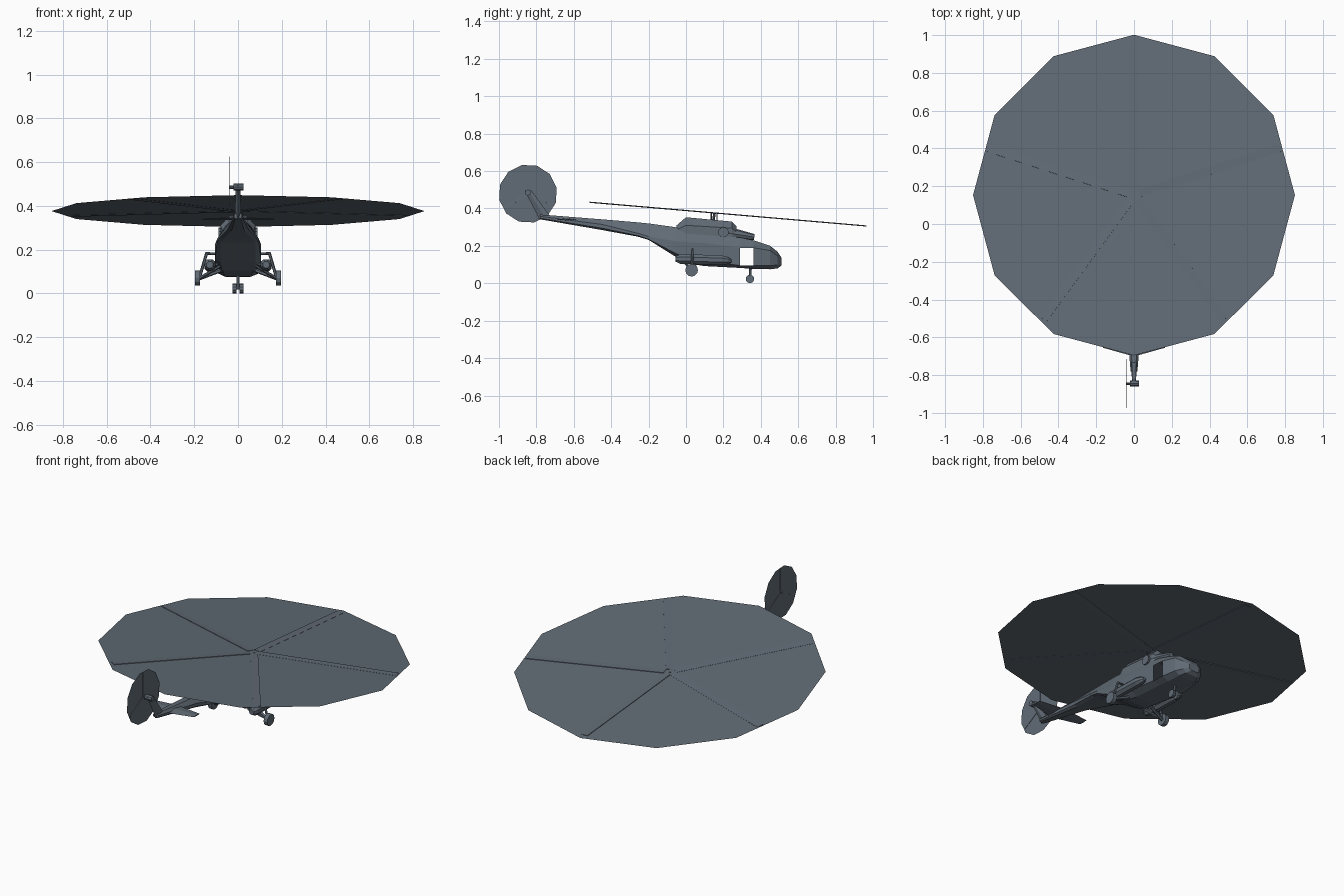
import bpy, bmesh, math
from mathutils import Vector, Matrix

if "Cube" in bpy.data.objects:
    bpy.data.objects.remove(bpy.data.objects["Cube"])

# Dark slate paint used on every part
paint = bpy.data.materials.new("slate_paint")
paint.diffuse_color = (.120, .148, .180, 1)
paint.use_nodes = True
paint.node_tree.nodes["Principled BSDF"].inputs["Base Color"].default_value = paint.diffuse_color


def finish(name, bm):
    bmesh.ops.recalc_face_normals(bm, faces=bm.faces)
    me = bpy.data.meshes.new(name)
    bm.to_mesh(me)
    bm.free()
    me.materials.append(paint)
    ob = bpy.data.objects.new(name, me)
    bpy.context.collection.objects.link(ob)
    return ob


def loft(name, rings, skip=()):
    """Skin a list of closed rings; skip holds (ring, side) faces left open."""
    bm = bmesh.new()
    vs = [[bm.verts.new(p) for p in r] for r in rings]
    n = len(rings[0])
    for i in range(len(vs) - 1):
        for j in range(n):
            if (i, j) not in skip:
                k = (j + 1) % n
                bm.faces.new((vs[i][j], vs[i][k], vs[i + 1][k], vs[i + 1][j]))
    bm.faces.new(vs[0])
    bm.faces.new(vs[-1])
    return finish(name, bm)


def tube(name, a, b, r1, r2=None, n=8):
    a, b = Vector(a), Vector(b)
    bm = bmesh.new()
    q = (b - a).to_track_quat('Z', 'Y').to_matrix().to_4x4()
    bmesh.ops.create_cone(bm, cap_ends=True, segments=n, radius1=r1,
                          radius2=r1 if r2 is None else r2, depth=(b - a).length,
                          matrix=Matrix.Translation((a + b) / 2) @ q)
    return finish(name, bm)


def section(y, zb, zl, zu, zt, wb, wm, wt):
    half = [(wb, zb), (wm, zl), (wm, zu), (wt, zt)]
    return [(x, y, z) for x, z in half] + [(-x, y, z) for x, z in reversed(half)]


def rotor(name, mat, radius, count, length, chord, thick, root, spin=0):
    """Spinning disc plus its blades, all in one local plane."""
    bm = bmesh.new()
    bmesh.ops.create_circle(bm, cap_ends=True, segments=12, radius=radius,
                            matrix=mat @ Matrix.Rotation(spin, 4, 'Z'))
    finish(name + "_disc", bm)
    for i in range(count):
        bm = bmesh.new()
        turn = Matrix.Rotation(2 * math.pi * i / count, 4, 'Z')
        pos = Matrix.Translation((0, (root + length) / 2, 0))
        pitch = Matrix.Rotation(math.radians(3), 4, 'Y')
        size = Matrix.Diagonal((chord, length - root, thick, 1))
        bmesh.ops.create_cube(bm, size=1, matrix=mat @ turn @ pos @ pitch @ size)
        finish("%s_blade_%d" % (name, i + 1), bm)


# Fuselage and boom in one skin, with open doorways on both sides
stations = [
    (0.51, .095, .105, .128, .138, .02, .035, .02),
    (0.49, .080, .098, .145, .168, .04, .062, .035),
    (0.45, .075, .095, .175, .200, .055, .085, .055),
    (0.36, .077, .095, .190, .230, .06, .100, .065),
    (0.29, .082, .095, .190, .245, .062, .105, .075),
    (0.10, .092, .120, .215, .258, .065, .105, .080),
    (0.02, .105, .130, .220, .265, .070, .105, .080),
    (-0.056, .142, .160, .225, .300, .080, .105, .065),
    (-0.20, .232, .236, .250, .320, .080, .095, .045),
    (-0.26, .250, .256, .268, .326, .065, .082, .038),
    (-0.45, .285, .295, .315, .342, .030, .045, .020),
    (-0.78, .342, .348, .358, .368, .012, .018, .010),
]
loft("fuselage", [section(*s) for s in stations], {(3, 1), (3, 5)})

# Engine cowling on the roof
loft("engine_cowling", [
    section(0.27, .235, .245, .275, .305, .06, .065, .035),
    section(0.245, .235, .245, .295, .330, .07, .075, .042),
    section(0.0, .235, .245, .310, .353, .07, .080, .042),
    section(-0.05, .235, .245, .285, .310, .06, .070, .040)])

# Tail fin leaning back, with thick root
loft("tail_fin", [
    [(-.012, -.72, .34), (.012, -.72, .34), (.014, -.76, .34), (0, -.785, .34), (-.014, -.76, .34)],
    [(-.012, -.735, .37), (.012, -.735, .37), (.014, -.765, .37), (0, -.797, .37), (-.014, -.765, .37)],
    [(-.009, -.825, .495), (.009, -.825, .495), (.010, -.845, .495), (0, -.862, .495), (-.010, -.845, .495)]])
tube("tail_gearbox", (-.02, -.845, .485), (.026, -.845, .485), .016)
tube("tail_rotor_shaft", (-.042, -.845, .485), (-.02, -.845, .485), .007)

# Sides mirrored left and right
for s, side in ((1, "right"), (-1, "left")):
    # tailplane
    loft("tailplane_" + side, [
        [(s * .005, y, z) for y, z in ((-.58, .340), (-.64, .348), (-.70, .342), (-.64, .336))],
        [(s * .165, y, z) for y, z in ((-.60, .340), (-.625, .343), (-.655, .340), (-.625, .337))]])
    # engine intake and exhaust
    tube("intake_" + side, (s * .045, .22, .270), (s * .042, .365, .247), .034, .016)
    tube("exhaust_" + side, (s * .04, .2, .273), (s * .088, .2, .273), .028, n=10)
    # side fuel tank
    rings = []
    for y, z, r in ((-.055, .130, .016), (-.03, .130, .028), (.19, .124, .028),
                    (.225, .121, .020), (.243, .119, .009)):
        rings.append([(s * .128 + r * math.cos(a), y, z + r * math.sin(a))
                      for a in (math.pi * (k + .5) / 4 for k in range(8))])
    loft("fuel_tank_" + side, rings)
    for y in (0.0, .17):
        tube("tank_mount_" + side, (s * .09, y, .135), (s * .125, y, .135), .012, n=6)
    # main landing gear
    tube("main_wheel_" + side, (s * .173, .03, .070), (s * .197, .03, .070), .034, n=12)
    tube("main_axle_" + side, (s * .08, .05, .105), (s * .178, .03, .068), .009, n=6)
    tube("main_brace_" + side, (s * .08, -.02, .125), (s * .175, .03, .070), .007, n=6)
    tube("main_shock_" + side, (s * .143, .035, .185), (s * .176, .03, .072), .007, n=6)
    tube("shock_mount_" + side, (s * .09, .035, .180), (s * .148, .035, .183), .006, n=6)
    # nose wheel
    tube("nose_wheel_" + side, (s * .007, .342, .023), (s * .024, .342, .023), .023, n=10)

# Nose leg
tube("nose_leg", (0, .342, .02), (0, .345, .085), .007, n=6)
tube("nose_axle", (-.02, .342, .023), (.02, .342, .023), .006, n=6)

# Main rotor mast with control rods
tube("rotor_mast", (0, .145, .33), (0, .153, .378), .007)
for x, y in ((.018, .135), (-.018, .135), (0, .165)):
    tube("control_rod", (x, y, .335), (x, y, .376), .003, n=4)

# Rotors: main tilted forward, tail facing left with one blade straight up
main = Matrix.Translation((0, .153, .376)) @ Matrix.Rotation(math.radians(-4.9), 4, 'X')
rotor("main_rotor", main, .852, 5, .815, .042, .004, .03)
tail = (Matrix.Translation((-.038, -.845, .479)) @ Matrix.Rotation(math.pi / 2, 4, 'X')
        @ Matrix.Rotation(math.pi / 2, 4, 'Y'))
rotor("tail_rotor", tail, .157, 3, .146, .014, .003, .01, math.radians(12))
